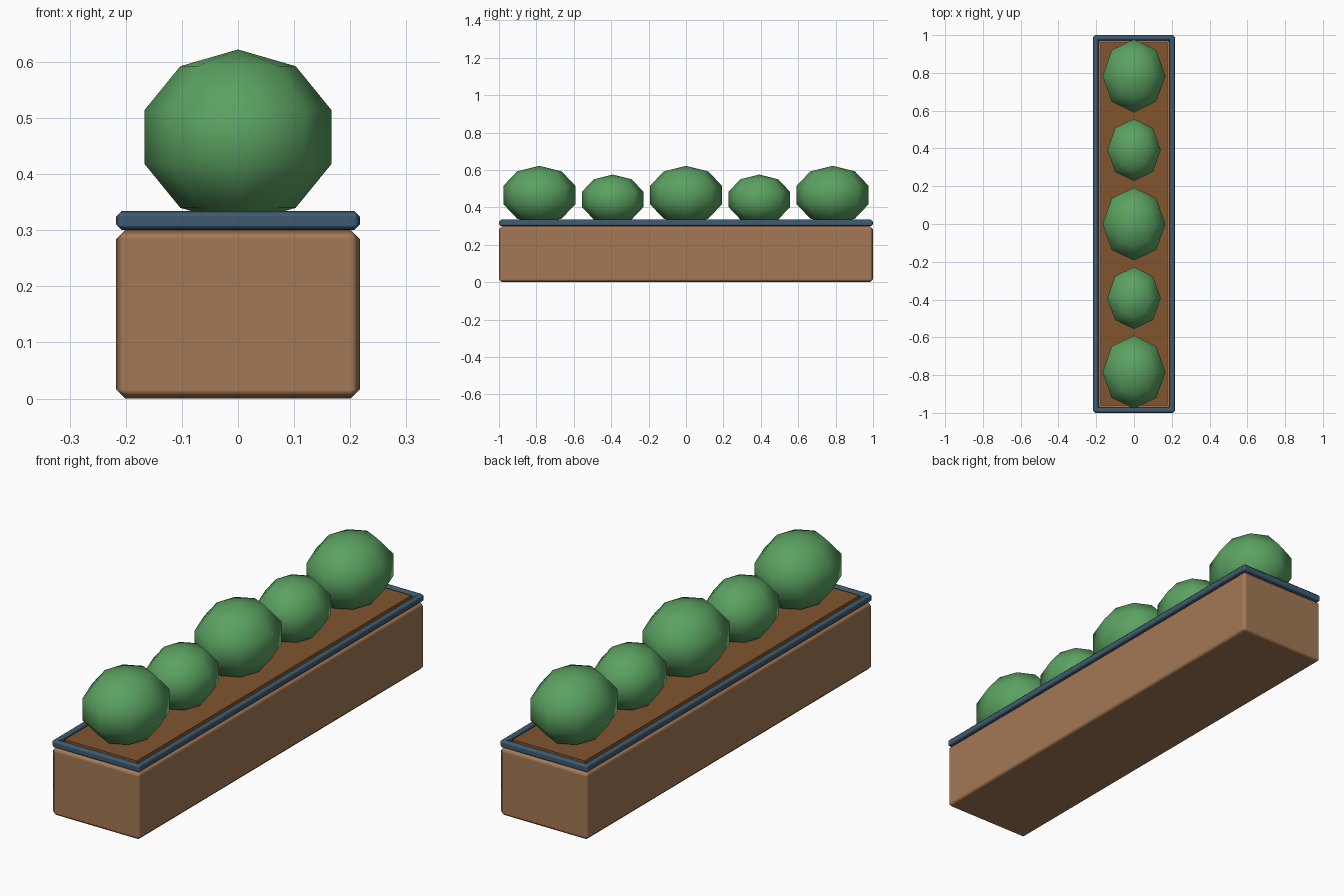
import bpy
import bmesh

old = bpy.data.objects.get("Cube")
if old:
    bpy.data.objects.remove(old, do_unlink=True)


def material(name, rgb):
    m = bpy.data.materials.new(name)
    m.use_nodes = True
    m.diffuse_color = (*rgb, 1)
    m.node_tree.nodes["Principled BSDF"].inputs["Base Color"].default_value = (*rgb, 1)
    return m


wood = material("tan wood", (0.37, 0.19, 0.09))
paint = material("slate blue", (0.05, 0.105, 0.165))
earth = material("brown soil", (0.22, 0.09, 0.028))
leaf = material("leaf green", (0.105, 0.36, 0.12))


def add_object(name, bm, mat, bevel=0):
    mesh = bpy.data.meshes.new(name)
    bm.to_mesh(mesh)
    bm.free()
    mesh.materials.append(mat)
    mesh.shade_smooth()
    obj = bpy.data.objects.new(name, mesh)
    bpy.context.collection.objects.link(obj)
    if bevel:
        mod = obj.modifiers.new("Bevel", "BEVEL")
        mod.width = bevel
        mod.segments = 1
        mod.harden_normals = True
    return obj


def box(x, y, z0, z1):
    bm = bmesh.new()
    bmesh.ops.create_cube(bm, size=1)
    bmesh.ops.scale(bm, vec=(2 * x, 2 * y, z1 - z0), verts=bm.verts)
    bmesh.ops.translate(bm, vec=(0, 0, (z0 + z1) / 2), verts=bm.verts)
    return bm


HALF_W, HALF_L, TRIM = 0.217, 1.0, 0.04

# Planter body
add_object("planter_box", box(HALF_W, HALF_L, 0, 0.3), wood, 0.016)

# Trim frame: a slab opened through the middle
bm = box(HALF_W, HALF_L, 0.3, 0.334)
caps = [f for f in bm.faces if abs(f.normal.z) > 0.9]
bmesh.ops.inset_individual(bm, faces=caps, thickness=TRIM)
bmesh.ops.bridge_loops(bm, edges=[e for f in caps for e in f.edges])
bmesh.ops.delete(bm, geom=caps, context="FACES")
bmesh.ops.recalc_face_normals(bm, faces=bm.faces)
add_object("trim_frame", bm, paint, 0.01)

# Soil filling the frame
soil = add_object("soil", box(HALF_W - TRIM, HALF_L - TRIM, 0.29, 0.331), earth)
soil.data.shade_flat()

# Row of alternating large and small faceted shrubs
for i in range(5):
    size = 0.85 if i % 2 else 1.0
    bm = bmesh.new()
    bmesh.ops.create_uvsphere(bm, u_segments=8, v_segments=5, radius=size)
    bmesh.ops.scale(bm, vec=(0.175, 0.203, 0.156), verts=bm.verts)
    bmesh.ops.translate(bm, vec=(0, (i - 2) * 0.392, 0.31 + 0.156 * size), verts=bm.verts)
    add_object(f"shrub_{i + 1}", bm, leaf)
